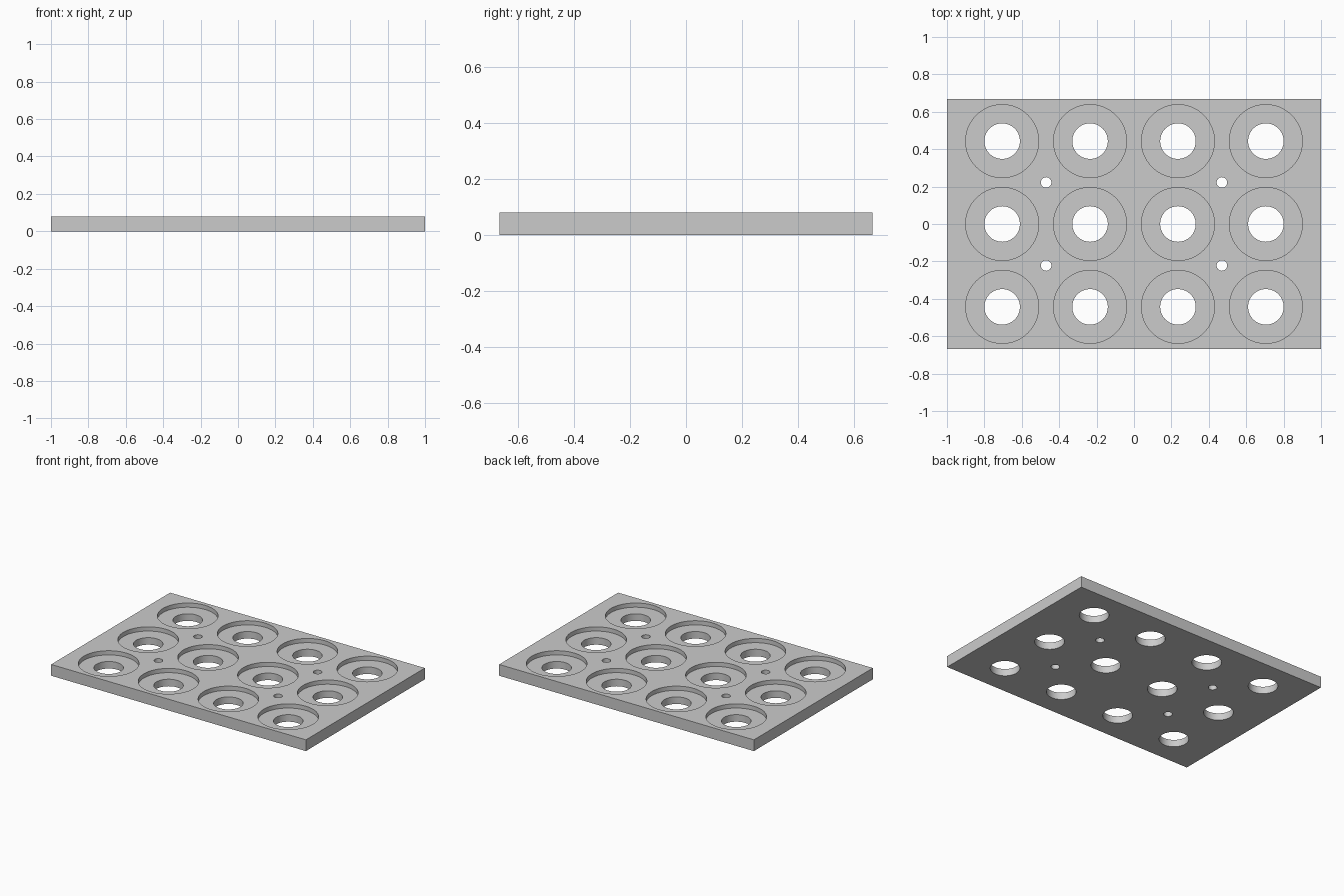
import bpy, bmesh, math

if "Cube" in bpy.data.objects:
    bpy.data.objects.remove(bpy.data.objects["Cube"])

W, D, H = 1.0, 0.667, 0.08      # half width, half depth, thickness
RECESS = 0.03                   # recess depth
SEG = 64

grey = bpy.data.materials.new("light grey")
grey.diffuse_color = (0.6, 0.6, 0.6, 1)
grey.use_nodes = True
grey.node_tree.nodes["Principled BSDF"].inputs["Base Color"].default_value = grey.diffuse_color


def make_object(name, bm):
    bmesh.ops.recalc_face_normals(bm, faces=bm.faces)
    mesh = bpy.data.meshes.new(name)
    bm.to_mesh(mesh)
    bm.free()
    mesh.materials.append(grey)
    obj = bpy.data.objects.new(name, mesh)
    bpy.context.collection.objects.link(obj)
    return obj


def turned_solid(bm, x, y, profile):
    """Closed solid turned about a vertical axis; profile is (radius, z) from bottom to top."""
    rings = []
    for r, z in profile:
        rings.append([bm.verts.new((x + r * math.cos(2 * math.pi * i / SEG),
                                    y + r * math.sin(2 * math.pi * i / SEG), z))
                      for i in range(SEG)])
    for a, b in zip(rings, rings[1:]):
        for i in range(SEG):
            j = (i + 1) % SEG
            bm.faces.new((a[i], a[j], b[j], b[i]))
    bm.faces.new(rings[0][::-1])
    bm.faces.new(rings[-1])


# flat plate
bm = bmesh.new()
bmesh.ops.create_cube(bm, size=1)
for v in bm.verts:
    v.co = (v.co.x * 2 * W, v.co.y * 2 * D, (v.co.z + 0.5) * H)
plate = make_object("perforated_plate", bm)

# cutter: 4 x 3 stepped holes and four small pin holes
bm = bmesh.new()
for x in (-0.705, -0.235, 0.235, 0.705):
    for y in (-0.443, 0, 0.443):
        turned_solid(bm, x, y, [(0.095, -0.05), (0.095, H - RECESS),
                                (0.195, H - RECESS), (0.195, H + 0.05)])
for x in (-0.47, 0.47):
    for y in (-0.222, 0.222):
        turned_solid(bm, x, y, [(0.028, -0.05), (0.028, H + 0.05)])
cutter = make_object("hole_cutter", bm)
cutter.hide_render = True

# cut the holes and keep the result
mod = plate.modifiers.new("holes", 'BOOLEAN')
mod.operation = 'DIFFERENCE'
mod.solver = 'EXACT'
mod.object = cutter
bpy.context.view_layer.objects.active = plate
plate.select_set(True)
bpy.ops.object.modifier_apply(modifier=mod.name)
bpy.data.objects.remove(cutter)

# smooth hole walls, sharp rims
bpy.ops.object.shade_smooth_by_angle(angle=math.radians(30))
